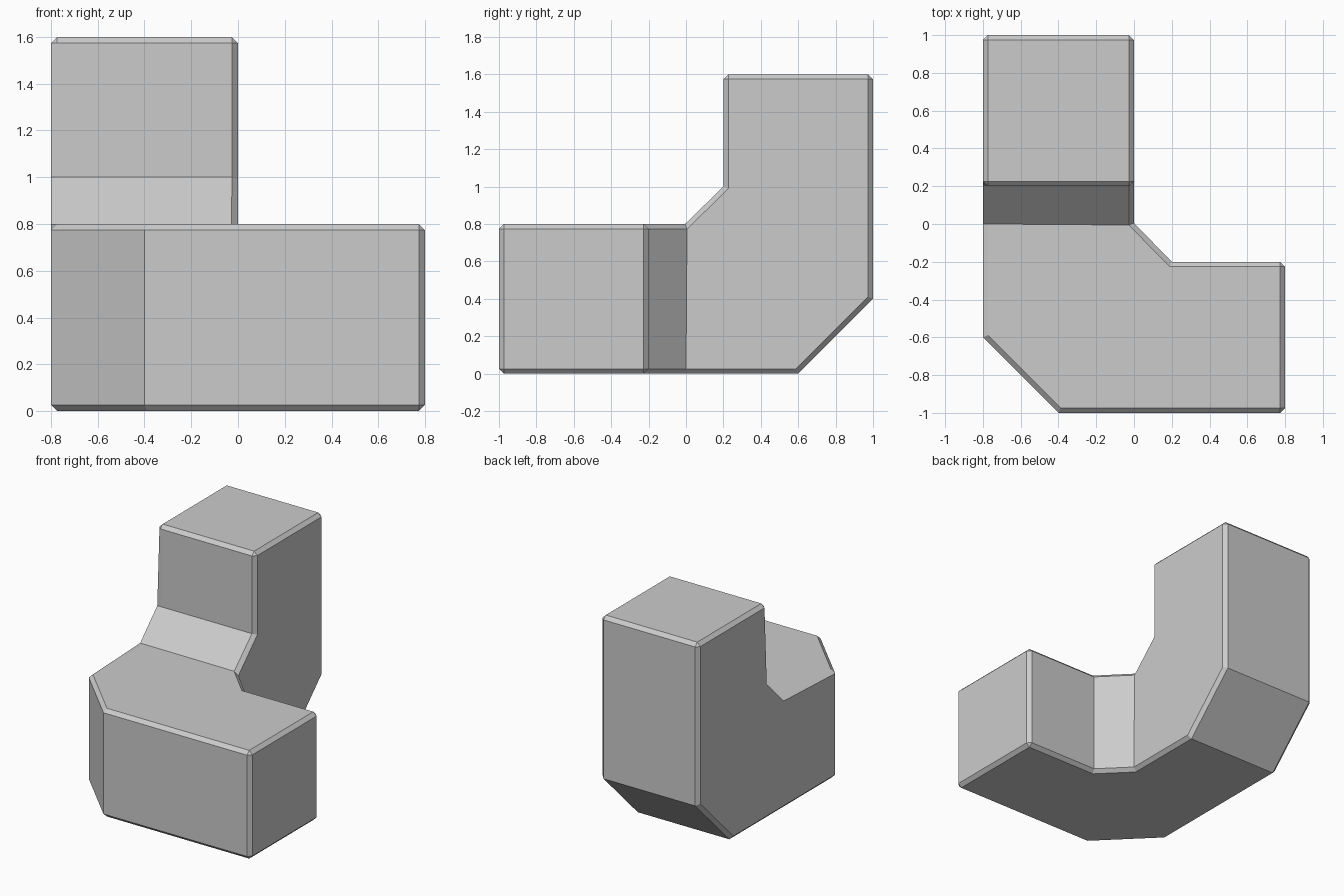
import bpy, bmesh
from math import radians
from mathutils import Vector

if "Cube" in bpy.data.objects:
    bpy.data.objects.remove(bpy.data.objects["Cube"])


def flat_ring(outer, inner):
    """Upright section of the lying arm, from plan corners."""
    return [(*outer, 0), (*inner, 0), (*inner, 0.8), (*outer, 0.8)]


def rising_ring(outer, inner):
    """Section of the standing arm, from side-profile (y, z) corners."""
    return [(-0.8, *outer), (0, *outer), (0, *inner), (-0.8, *inner)]


# Mitred square sections along the double bend
rings = [
    flat_ring((0.8, -1), (0.8, -0.2)),
    flat_ring((-0.4, -1), (0.2, -0.2)),
    flat_ring((-0.8, -0.6), (0, 0)),
    rising_ring((0.6, 0), (0, 0.8)),
    rising_ring((1, 0.4), (0.2, 1)),
    rising_ring((1, 1.6), (0.2, 1.6)),
]

bm = bmesh.new()
loops = [[bm.verts.new(p) for p in ring] for ring in rings]
for a, b in zip(loops, loops[1:]):
    for i in range(4):
        j = (i + 1) % 4
        bm.faces.new((a[i], a[j], b[j], b[i]))
bm.faces.new(loops[0])
bm.faces.new(loops[-1])

# Weld the shared inner corner and merge coplanar faces
bmesh.ops.remove_doubles(bm, verts=bm.verts[:], dist=0.001)
bmesh.ops.recalc_face_normals(bm, faces=bm.faces[:])
bmesh.ops.dissolve_limit(bm, angle_limit=radians(1), verts=bm.verts[:], edges=bm.edges[:])

# Chamfer the long edges and ends; the left edge of the inner slope stays sharp
sharp_mid = Vector((-0.8, 0.1, 0.9))
edges = [e for e in bm.edges
         if e.calc_face_angle(0) > radians(60)
         and ((e.verts[0].co + e.verts[1].co) / 2 - sharp_mid).length > 0.01]
bmesh.ops.bevel(bm, geom=edges, offset=0.026, offset_type='OFFSET',
                segments=1, profile=0.5, affect='EDGES')
bmesh.ops.recalc_face_normals(bm, faces=bm.faces[:])

mesh = bpy.data.meshes.new("bent_block")
bm.to_mesh(mesh)
bm.free()
bpy.context.collection.objects.link(bpy.data.objects.new("bent_block", mesh))
